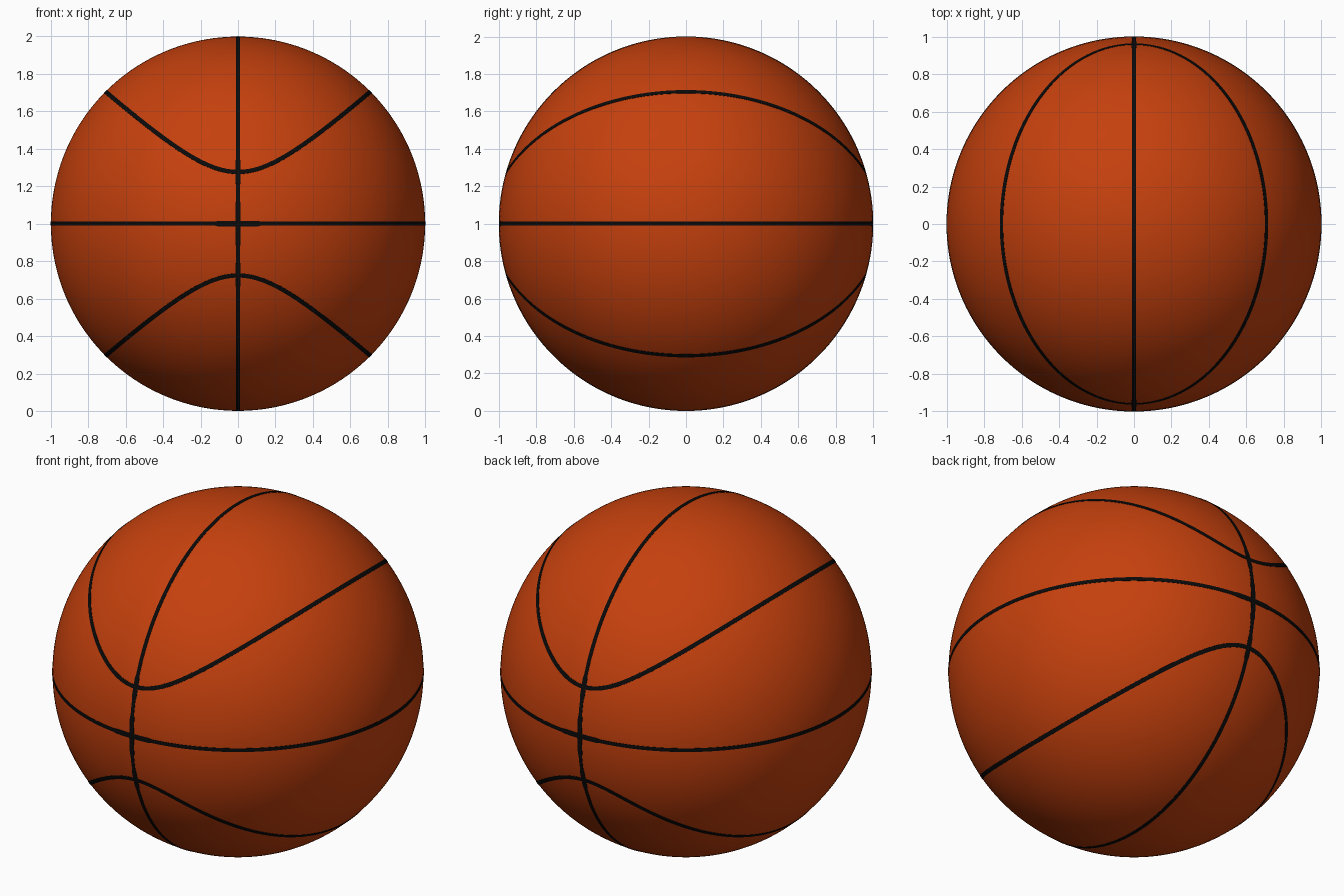
import bpy, bmesh, math
from mathutils import Vector

if "Cube" in bpy.data.objects:
    bpy.data.objects.remove(bpy.data.objects["Cube"])

CENTRE = Vector((0, 0, 1))


def material(name, rgb):
    m = bpy.data.materials.new(name)
    m.diffuse_color = (*rgb, 1)
    m.use_nodes = True
    m.node_tree.nodes["Principled BSDF"].inputs["Base Color"].default_value = m.diffuse_color
    return m


orange = material("orange leather", (0.56, 0.052, 0.004))
black = material("black seam", (0.003, 0.003, 0.003))

# Ball
bpy.ops.mesh.primitive_uv_sphere_add(segments=192, ring_count=96, radius=0.999, location=CENTRE)
ball = bpy.context.object
ball.name = "ball"
ball.data.materials.append(orange)
bpy.ops.object.shade_smooth()


def seam(name, path, half_width, steps=360):
    """Closed, slightly domed ribbon lying on the ball along path(t)."""
    bm = bmesh.new()
    rows = []
    for i in range(steps):
        t = 2 * math.pi * i / steps
        p = path(t).normalized()
        side = p.cross(path(t + 0.001).normalized() - p).normalized()
        w = half_width(p)
        rows.append([bm.verts.new((p + side * w * k).normalized() * r)
                     for k, r in ((-1, 0.997), (-0.96, 1.0005), (0, 1.001), (0.96, 1.0005), (1, 0.997))])
    for i in range(steps):
        a, b = rows[i], rows[(i + 1) % steps]
        for j in range(4):
            bm.faces.new((a[j], b[j], b[j + 1], a[j + 1]))
    bmesh.ops.recalc_face_normals(bm, faces=bm.faces)
    me = bpy.data.meshes.new(name)
    bm.to_mesh(me)
    bm.free()
    me.materials.append(black)
    ob = bpy.data.objects.new(name, me)
    ob.location = CENTRE
    bpy.context.collection.objects.link(ob)


# Straight seams widen a little where they cross at front and back
def cross_width(p):
    near = math.hypot(p.x, p.z) < 0.105 or (abs(p.x) < 0.01 and abs(abs(p.z) - 0.275) < 0.055 and abs(p.y) > 0.9)
    return 0.015 if near else 0.011


seam("equator_seam", lambda t: Vector((math.cos(t), math.sin(t), 0)), cross_width)
seam("meridian_seam", lambda t: Vector((0, math.cos(t), math.sin(t))), cross_width)


# Curved seams: oval loops round the top and the bottom
def oval(sign):
    def path(t):
        x, y = 0.708 * math.cos(t), 0.961 * math.sin(t)
        return Vector((x, y, sign * math.sqrt(1 - x * x - y * y)))
    return path


for name, sign in (("upper_curved_seam", 1), ("lower_curved_seam", -1)):
    seam(name, oval(sign), lambda p: 0.012)
